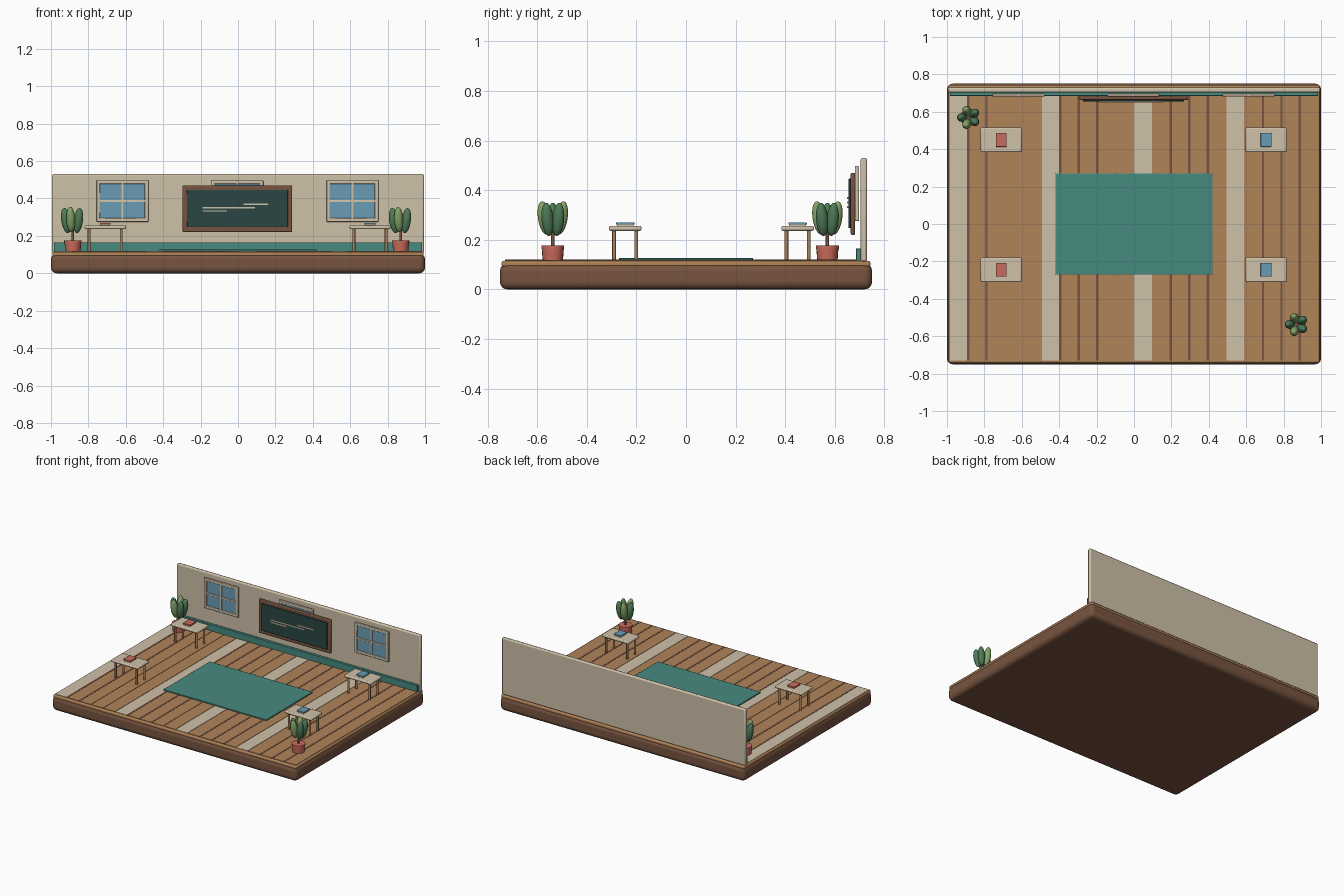
import bpy
from math import cos, sin, radians, pi

cube = bpy.data.objects.get("Cube")
if cube:
    bpy.data.objects.remove(cube, do_unlink=True)


def material(name, hex_code):
    """Flat material from an sRGB hex code."""
    srgb = [int(hex_code[i:i + 2], 16) / 255 for i in (0, 2, 4)]
    rgba = [c / 12.92 if c < 0.04 else ((c + 0.055) / 1.055) ** 2.4 for c in srgb] + [1]
    m = bpy.data.materials.new(name)
    m.use_nodes = True
    m.diffuse_color = rgba
    m.node_tree.nodes["Principled BSDF"].inputs["Base Color"].default_value = rgba
    return m


DARK_WOOD = material("dark wood", "775440")
WOOD = material("warm wood", "B08358")
CREAM = material("cream", "CFC1A9")
TEAL = material("teal", "468A80")
BLUE = material("soft blue", "6B9CB5")
SLATE = material("slate green", "2A4643")
LEAF_DARK = material("dark leaf", "4E7B57")
LEAF_LIGHT = material("light leaf", "86A468")
CLAY = material("clay red", "CB6A5B")


def finish(name, mat):
    ob = bpy.context.object
    ob.name = name
    ob.data.materials.append(mat)
    return ob


def box(name, mat, x, y, z, bevel=0.0, segments=2):
    """Box from (min, max) ranges, with optional rounded edges."""
    spans = (x, y, z)
    bpy.ops.mesh.primitive_cube_add(size=1, location=[(a + b) / 2 for a, b in spans])
    ob = finish(name, mat)
    ob.scale = [b - a for a, b in spans]
    bpy.ops.object.transform_apply(location=False, rotation=False, scale=True)
    if bevel:
        mod = ob.modifiers.new("Rounded", "BEVEL")
        mod.width, mod.segments = bevel, segments
        bpy.ops.object.shade_smooth_by_angle(angle=radians(40))
    return ob


def cone(name, mat, r1, r2, x, y, z, sides=20):
    """Upright tapered cylinder spanning the z range."""
    bpy.ops.mesh.primitive_cone_add(vertices=sides, radius1=r1, radius2=r2,
                                    depth=z[1] - z[0], location=(x, y, sum(z) / 2))
    ob = finish(name, mat)
    bpy.ops.object.shade_smooth_by_angle(angle=radians(40))
    return ob


def around(c, half):
    return (c - half, c + half)


# Platform and floor slab
box("platform", DARK_WOOD, (-1, 1), (-0.75, 0.75), (0, 0.105), 0.03, 4)
box("floor_slab", WOOD, (-0.993, 0.993), (-0.743, 0.743), (0.09, 0.115), 0.008)

# Floor planks, every fifth one pale, and dark seams between some of them
PITCH = 0.0985
for i in range(20):
    left = -0.985 + i * PITCH
    box(f"plank_{i}", CREAM if i % 5 == 0 else WOOD, (left + 0.001, left + PITCH - 0.002),
        (-0.73, 0.71), (0.108, 0.118))
for i in (1, 2, 6, 7, 8, 12, 13, 14, 17, 18, 19):
    box(f"seam_{i}", DARK_WOOD, around(-0.985 + i * PITCH, 0.006), (-0.73, 0.7), (0.112, 0.1195))

# Rug
box("rug", TEAL, (-0.42, 0.42), (-0.27, 0.27), (0.115, 0.126), 0.002)

# Back wall and baseboard
box("back_wall", CREAM, (-0.995, 0.995), (0.704, 0.73), (0.112, 0.53), 0.008)
box("baseboard", TEAL, (-0.985, 0.985), (0.685, 0.705), (0.115, 0.165), 0.003)


# Windows
def window(name, x):
    z0, z1, zc = 0.275, 0.497, 0.386
    box(name + "_glass", BLUE, around(x, 0.13), (0.688, 0.698), (z0 + 0.01, z1 - 0.01))
    for side in (-1, 1):
        box(name + "_jamb", CREAM, around(x + side * 0.129, 0.01), (0.681, 0.698), (z0, z1), 0.004)
        box(name + "_rail", CREAM, around(x, 0.139), (0.681, 0.698),
            around(zc + side * 0.101, 0.01), 0.004)
    box(name + "_mullion", CREAM, around(x, 0.006), (0.681, 0.69), (z0, z1), 0.002)
    box(name + "_crossbar", CREAM, around(x, 0.13), (0.681, 0.69), around(zc, 0.006), 0.002)


for name, x in (("right_window", -0.618), ("middle_window", -0.004), ("left_window", 0.612)):
    window(name, x)

# Board with chalk strokes
box("board_frame", DARK_WOOD, (-0.296, 0.29), (0.664, 0.682), (0.22, 0.47), 0.006)
box("board_panel", SLATE, (-0.273, 0.267), (0.655, 0.67), (0.247, 0.446), 0.003)
for x0, x1, z in ((0.03, 0.16, 0.369), (-0.19, 0.09, 0.35), (-0.19, -0.06, 0.333)):
    box("chalk_stroke", CREAM, (x0, x1), (0.65, 0.656), around(z, 0.004))


# Desks, each with a book
def desk(x, y, book_color):
    box("desk_top", CREAM, around(x, 0.11), around(y, 0.066), (0.236, 0.256), 0.007)
    for sx in (-1, 1):
        for sy in (-1, 1):
            cone("desk_leg", WOOD, 0.0075, 0.0075, x + sx * 0.086, y + sy * 0.045,
                 (0.115, 0.24), 12)
    box("book_pages", CREAM, around(x, 0.025), around(y, 0.034), (0.255, 0.262))
    box("book_cover", book_color, around(x, 0.029), around(y, 0.037), (0.261, 0.27), 0.002)


for y in (0.45, -0.245):
    desk(-0.71, y, CLAY)
    desk(0.706, y, BLUE)


# Potted plants with a ring of leaning leaves
def plant(x, y):
    cone("pot", CLAY, 0.041, 0.045, x, y, (0.117, 0.17))
    cone("pot_rim", CLAY, 0.046, 0.046, x, y, (0.163, 0.176))
    cone("stem", DARK_WOOD, 0.007, 0.007, x, y, (0.17, 0.29), 10)
    for i in range(5):
        a = radians(36) + i * 2 * pi / 5
        bpy.ops.mesh.primitive_uv_sphere_add(
            segments=16, ring_count=10, radius=1, rotation=(0, radians(9), a),
            location=(x + 0.036 * cos(a), y + 0.036 * sin(a), 0.282 + 0.006 * (i % 2)))
        leaf = finish("leaf", LEAF_LIGHT if i % 2 else LEAF_DARK)
        leaf.scale = (0.026, 0.024, 0.068)
        bpy.ops.object.shade_smooth()


plant(-0.883, 0.57)
plant(0.87, -0.537)
